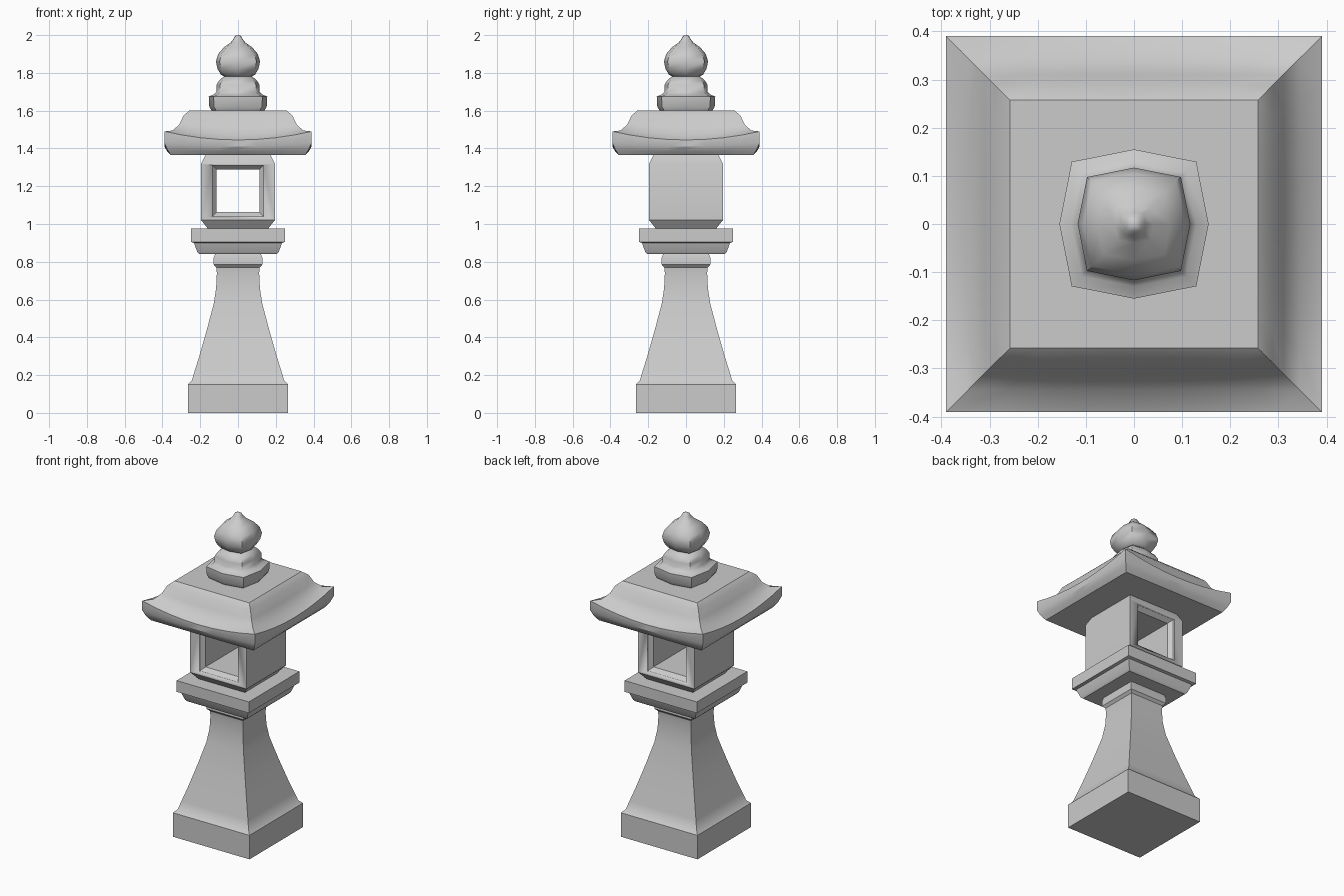
import bpy, bmesh, math

if "Cube" in bpy.data.objects:
    bpy.data.objects.remove(bpy.data.objects["Cube"])


def square(n=1):
    """Unit square ring, n segments per side, counter-clockwise."""
    pts = []
    for i in range(4):
        a = i * math.pi / 2
        for k in range(n):
            t = -1 + 2 * k / n
            pts.append((round(math.cos(a)) - t * round(math.sin(a)),
                        round(math.sin(a)) + t * round(math.cos(a))))
    return pts


def loft(name, rings, angle=30):
    """Skin a list of point rings, cap both ends, shade smooth by angle."""
    bm = bmesh.new()
    rows = [[bm.verts.new(p) for p in r] for r in rings]
    n = len(rows[0])
    for a, b in zip(rows, rows[1:]):
        for i in range(n):
            j = (i + 1) % n
            bm.faces.new((a[i], a[j], b[j], b[i]))
    bm.faces.new(rows[0][::-1])
    bm.faces.new(rows[-1])
    bmesh.ops.recalc_face_normals(bm, faces=bm.faces[:])
    me = bpy.data.meshes.new(name)
    bm.to_mesh(me)
    bm.free()
    ob = bpy.data.objects.new(name, me)
    bpy.context.collection.objects.link(ob)
    bpy.ops.object.select_all(action='DESELECT')
    ob.select_set(True)
    bpy.context.view_layer.objects.active = ob
    bpy.ops.object.shade_smooth_by_angle(angle=math.radians(angle))
    return ob


def stack(section, profile):
    """Scale a section by each (half width, height) of a profile."""
    return [[(x * h, y * h, z) for x, y in section] for h, z in profile]


# Flared pedestal with plinth and collar
loft("pedestal", stack(square(), [
    (.265, 0), (.265, .15), (.245, .17), (.23, .22), (.205, .30), (.165, .44),
    (.128, .58), (.116, .66), (.112, .74), (.115, .77), (.129, .785),
    (.129, .82), (.12, .845)]))

# Platform slab
loft("platform", stack(square(), [
    (.205, .84), (.215, .85), (.233, .90), (.25, .905), (.25, .975)]))

# Light chamber with a framed opening running front to back
chamber = loft("light_chamber", stack(square(), [
    (.155, .97), (.195, 1.02), (.195, 1.32), (.17, 1.37)]))
opening = [(-.21, .135), (-.185, .135), (-.16, .113),
           (.16, .113), (.185, .135), (.21, .135)]
cutter = loft("opening_cutter", [
    [(x * h, y, 1.176 + z * h) for x, z in square()] for y, h in opening])
cutter.hide_render = True
cutter.hide_set(True)
cut = chamber.modifiers.new("opening", 'BOOLEAN')
cut.operation = 'DIFFERENCE'
cut.solver = 'EXACT'
cut.object = cutter

# Roof with upturned corners: (half width, mid height, corner height)
roof_profile = [(.355, 1.365, 1.365), (.375, 1.385, 1.395), (.39, 1.41, 1.43),
                (.39, 1.445, 1.49), (.345, 1.47, 1.495), (.31, 1.52, 1.528),
                (.288, 1.572, 1.575), (.258, 1.60, 1.60)]
loft("roof", [[(x * h, y * h, lo + (hi - lo) * min(abs(x), abs(y)) ** 2)
               for x, y in square(8)] for h, lo, hi in roof_profile])

# Rounded-square eight-sided section shared by the finial parts
section = [(math.cos(i * math.pi / 4) * (1.18 if i % 2 else 1),
            math.sin(i * math.pi / 4) * (1.18 if i % 2 else 1)) for i in range(8)]

# Finial base
loft("finial_base", stack(section, [
    (.135, 1.595), (.152, 1.62), (.155, 1.675), (.13, 1.685), (.115, 1.70),
    (.115, 1.735), (.10, 1.76), (.07, 1.785)]), 50)

# Onion-shaped jewel
loft("finial_jewel", stack(section, [
    (.06, 1.775), (.09, 1.79), (.108, 1.82), (.117, 1.86), (.105, 1.90),
    (.075, 1.935), (.04, 1.96), (.024, 1.98), (.016, 1.995), (.006, 2.0)]), 60)
